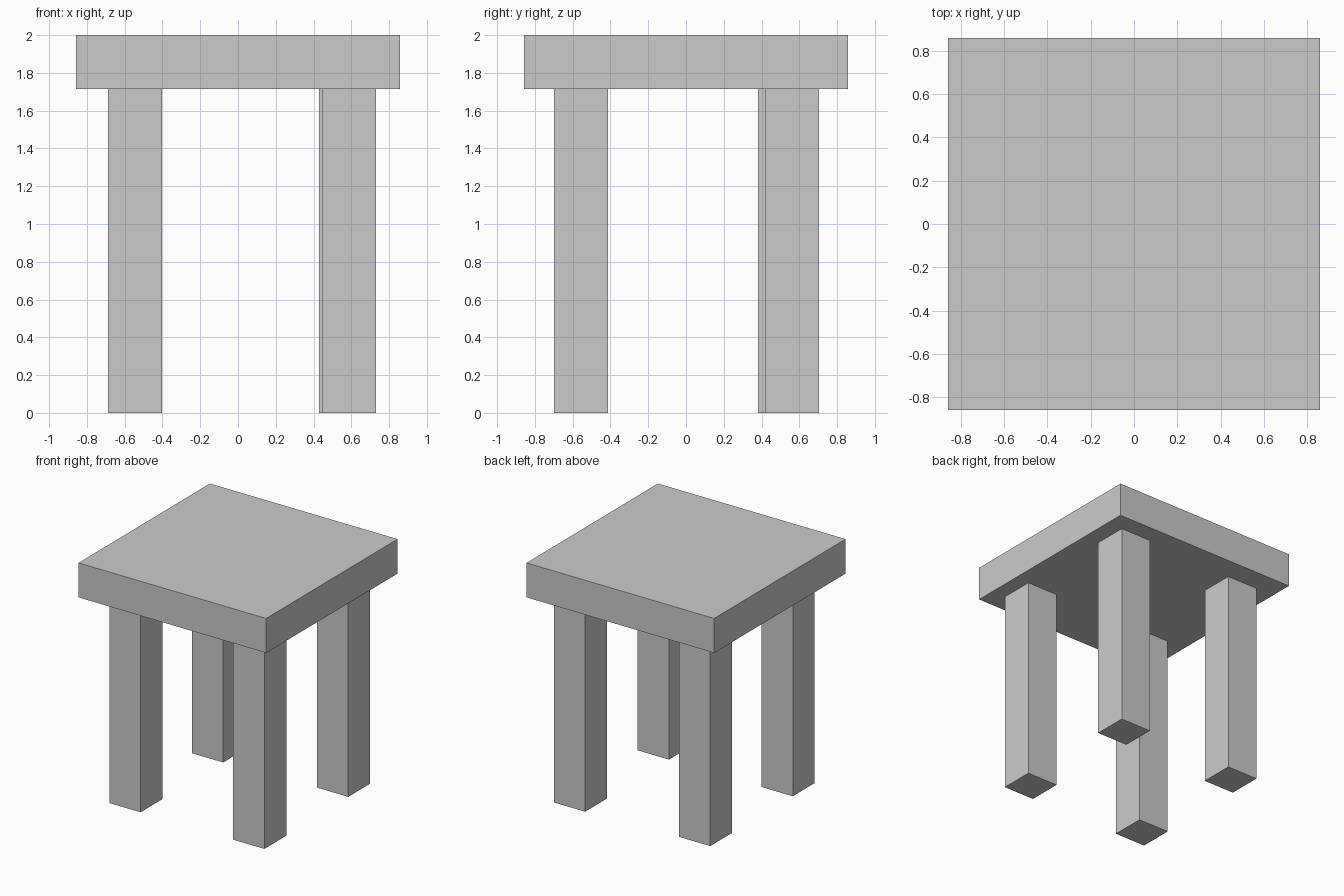
import bpy

if "Cube" in bpy.data.objects:
    bpy.data.objects.remove(bpy.data.objects["Cube"])

SEAT = 1.716      # seat width and depth
LEG = 0.286       # leg width and depth
LEG_TOP = 1.715   # underside of the seat


def box(name, low, size):
    """Box from its lowest corner and its size."""
    bpy.ops.mesh.primitive_cube_add(
        size=1, location=[l + s / 2 for l, s in zip(low, size)])
    obj = bpy.context.object
    obj.name = name
    obj.scale = size
    bpy.ops.object.transform_apply(location=False, rotation=False, scale=True)
    return obj


# Thick square seat
box("seat", (-SEAT / 2, -SEAT / 2, LEG_TOP), (SEAT, SEAT, 2 - LEG_TOP))

# Four square legs, slightly uneven in placement
legs = {
    "front_left_leg": (-0.688, -0.698),
    "front_right_leg": (0.444, -0.698),
    "back_right_leg": (0.429, 0.418),
    "back_left_leg": (-0.688, 0.380),
}
for name, (x, y) in legs.items():
    box(name, (x, y, 0), (LEG, LEG, LEG_TOP))
